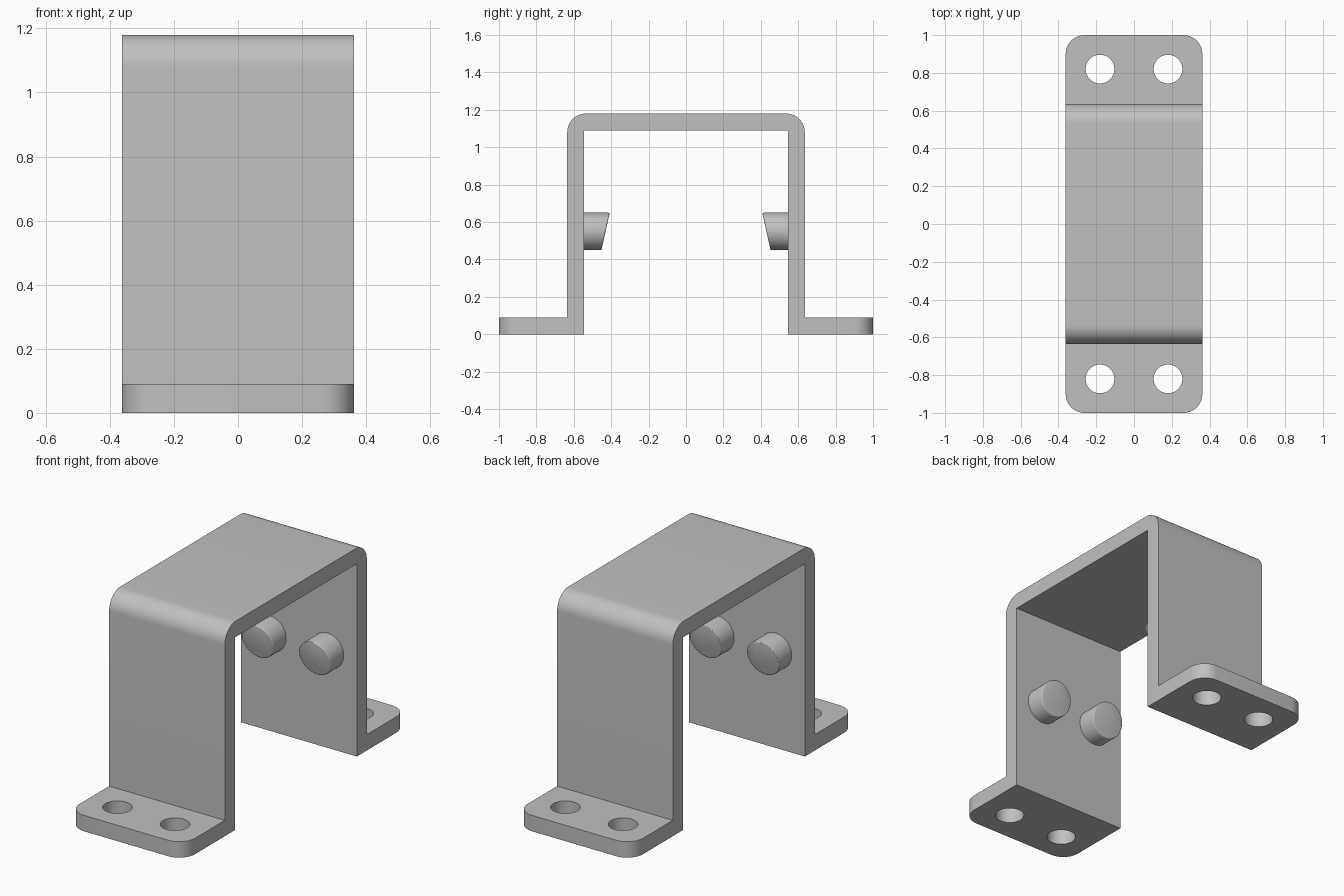
import bpy, bmesh, math
from mathutils import Matrix

if "Cube" in bpy.data.objects:
    bpy.data.objects.remove(bpy.data.objects["Cube"])

HALF_W, TOP, WALL, LEG = 0.362, 1.18, 0.09, 0.635
INNER = LEG - WALL
BEND, CORNER = 0.1, 0.1
HOLE_X, HOLE_Y, HOLE_R = 0.18, 0.82, 0.076
PEG_Z, PEG_R = 0.55, 0.1

grey = bpy.data.materials.new("plain_grey")
grey.use_nodes = True
colour = (0.53, 0.53, 0.53, 1)
grey.diffuse_color = colour
grey.node_tree.nodes["Principled BSDF"].inputs["Base Color"].default_value = colour


def finish(bm, name):
    bmesh.ops.recalc_face_normals(bm, faces=bm.faces)
    mesh = bpy.data.meshes.new(name)
    bm.to_mesh(mesh)
    bm.free()
    mesh.materials.append(grey)
    obj = bpy.data.objects.new(name, mesh)
    bpy.context.collection.objects.link(obj)
    return obj


def select_only(obj):
    bpy.ops.object.select_all(action='DESELECT')
    obj.select_set(True)
    bpy.context.view_layer.objects.active = obj


def smooth(obj):
    select_only(obj)
    bpy.ops.object.shade_smooth_by_angle(angle=math.radians(30))


# Bent strap: half profile in (y, z), mirrored, then extruded across the width
half = [(INNER, TOP - WALL), (INNER, 0), (1, 0), (1, WALL), (LEG, WALL)]
for i in range(13):
    a = math.pi / 2 * i / 12
    half.append((LEG - BEND + BEND * math.cos(a), TOP - BEND + BEND * math.sin(a)))
profile = half + [(-y, z) for y, z in reversed(half)]

bm = bmesh.new()
side = bm.faces.new([bm.verts.new((-HALF_W, y, z)) for y, z in profile])
ext = bmesh.ops.extrude_face_region(bm, geom=[side], use_keep_orig=True)
moved = [g for g in ext["geom"] if isinstance(g, bmesh.types.BMVert)]
bmesh.ops.translate(bm, verts=moved, vec=(2 * HALF_W, 0, 0))

# Rounded outer corners of the feet
corners = [e for e in bm.edges
           if all(abs(v.co.y) > 0.99 for v in e.verts)
           and abs(e.verts[0].co.z - e.verts[1].co.z) > 0.01]
bmesh.ops.bevel(bm, geom=corners, offset=CORNER, segments=10, profile=0.5,
                affect='EDGES')
bracket = finish(bm, "bracket")

# Screw holes through the feet
bm = bmesh.new()
for sx in (-1, 1):
    for sy in (-1, 1):
        bmesh.ops.create_cone(bm, cap_ends=True, segments=48, radius1=HOLE_R,
                              radius2=HOLE_R, depth=0.4,
                              matrix=Matrix.Translation((sx * HOLE_X, sy * HOLE_Y, 0)))
cutter = finish(bm, "hole_cutter")
cutter.hide_render = True
cut = bracket.modifiers.new("holes", 'BOOLEAN')
cut.operation = 'DIFFERENCE'
cut.solver = 'EXACT'
cut.object = cutter
select_only(bracket)
bpy.ops.object.modifier_apply(modifier=cut.name)
bpy.data.objects.remove(cutter)
smooth(bracket)


# Inner pegs with slanted ends, longest at the top
def peg(name, sx, sy):
    bm = bmesh.new()
    bmesh.ops.create_cone(bm, cap_ends=True, segments=48, radius1=PEG_R,
                          radius2=PEG_R, depth=1,
                          matrix=Matrix.Rotation(math.pi / 2, 4, 'X'))
    tip = [v for v in bm.verts if v.co.y < 0]
    for v in bm.verts:
        v.co.y = 0.43 - 0.21 * v.co.z if v in tip else INNER + 0.01
    rim = [e for e in bm.edges if all(v in tip for v in e.verts)]
    bmesh.ops.bevel(bm, geom=rim, offset=0.006, segments=3, profile=0.5,
                    affect='EDGES')
    for v in bm.verts:
        v.co = (v.co.x + sx * HOLE_X, v.co.y * sy, v.co.z + PEG_Z)
    smooth(finish(bm, name))


for sy, end in ((-1, "front"), (1, "back")):
    for sx, hand in ((-1, "right"), (1, "left")):
        peg(f"{end}_{hand}_peg", sx, sy)
